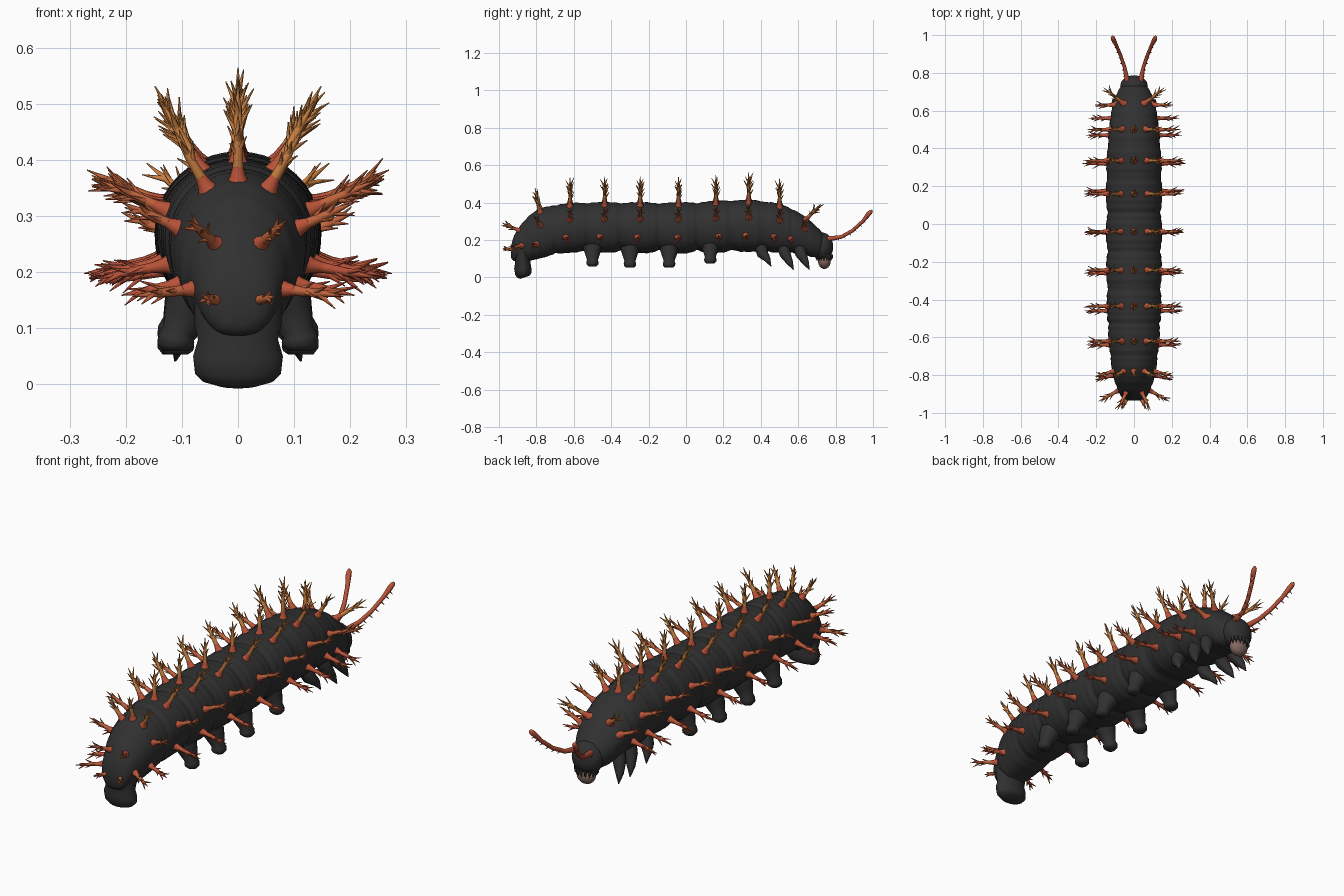
import bpy, bmesh, math, random
from mathutils import Vector

random.seed(4)
cube = bpy.data.objects.get("Cube")
if cube:
    bpy.data.objects.remove(cube)


def material(name, rgb):
    m = bpy.data.materials.new(name)
    m.use_nodes = True
    m.diffuse_color = (*rgb, 1)
    node = m.node_tree.nodes["Principled BSDF"]
    node.inputs["Base Color"].default_value = (*rgb, 1)
    node.inputs["Roughness"].default_value = 0.7
    return m


black = material("charcoal skin", (0.03, 0.03, 0.03))
red = material("rust red", (0.48, 0.085, 0.04))
rust = material("rust orange", (0.52, 0.125, 0.045))
orange = material("burnt orange", (0.6, 0.22, 0.055))
brown = material("pinkish brown mouth", (0.23, 0.14, 0.12))


def finish(name, bm, mats, angle=75):
    bmesh.ops.recalc_face_normals(bm, faces=bm.faces)
    mesh = bpy.data.meshes.new(name)
    bm.to_mesh(mesh)
    bm.free()
    for m in mats:
        mesh.materials.append(m)
    ob = bpy.data.objects.new(name, mesh)
    bpy.context.collection.objects.link(ob)
    bpy.ops.object.select_all(action="DESELECT")
    ob.select_set(True)
    bpy.context.view_layer.objects.active = ob
    bpy.ops.object.shade_smooth_by_angle(angle=math.radians(angle))
    return ob


def skin(bm, rings, mat=0):
    """Bridge a list of vertex rings and cap both ends."""
    n = len(rings[0])
    faces = [bm.faces.new(rings[0]), bm.faces.new(rings[-1])]
    for a, b in zip(rings, rings[1:]):
        for i in range(n):
            j = (i + 1) % n
            faces.append(bm.faces.new((a[i], a[j], b[j], b[i])))
    for f in faces:
        f.material_index = mat


def tube(bm, points, radii, sides=6, mat=0):
    """Tapered tube through the points."""
    pts = [Vector(p) for p in points]
    rings = []
    side = (pts[-1] - pts[0]).orthogonal().normalized()
    for i, (p, r) in enumerate(zip(pts, radii)):
        t = (pts[min(i + 1, len(pts) - 1)] - pts[max(i - 1, 0)]).normalized()
        u = (side - t * side.dot(t)).normalized()
        v = t.cross(u)
        angles = [math.tau * k / sides for k in range(sides)]
        rings.append([bm.verts.new(p + (u * math.cos(a) + v * math.sin(a)) * r) for a in angles])
    skin(bm, rings, mat)


# Body stations: y, top z, bottom z, half width
STATIONS = [
    (-0.935, 0.17, 0.1, 0.03), (-0.92, 0.225, 0.08, 0.065), (-0.87, 0.30, 0.08, 0.09),
    (-0.78, 0.365, 0.105, 0.113), (-0.62, 0.395, 0.135, 0.132), (-0.4, 0.4, 0.135, 0.142),
    (0, 0.4, 0.13, 0.145), (0.33, 0.412, 0.14, 0.143), (0.5, 0.39, 0.135, 0.13),
    (0.62, 0.335, 0.125, 0.113), (0.7, 0.27, 0.105, 0.087), (0.755, 0.22, 0.11, 0.055),
]
SEGMENTS = [-0.78, -0.62, -0.435, -0.245, -0.04, 0.16, 0.335, 0.5, 0.63]
LOW_ROW = [-0.8, -0.64, -0.46, -0.26, -0.045, 0.175, 0.32, 0.47, 0.56]


def station(y):
    """Catmull-Rom interpolation of top, bottom and width."""
    k = 0
    while k < len(STATIONS) - 2 and y > STATIONS[k + 1][0]:
        k += 1
    s = STATIONS
    a, b, c, d = s[max(k - 1, 0)], s[k], s[k + 1], s[min(k + 2, len(s) - 1)]
    h = c[0] - b[0]
    t = (y - b[0]) / h
    out = []
    for i in (1, 2, 3):
        m0 = (c[i] - a[i]) / (c[0] - a[0]) * h
        m1 = (d[i] - b[i]) / (d[0] - b[0]) * h
        e = c[i] - b[i]
        out.append(b[i] + t * (m0 + t * (3 * e - 2 * m0 - m1 + t * (m0 + m1 - 2 * e))))
    return out


def surface(y, angle):
    """Point on the ringed skin; angle runs from straight up."""
    top, bottom, w = station(y)
    d = min(abs(y - s) for s in SEGMENTS)
    sin, cos = math.sin(angle), math.cos(angle)
    low = max(0, -cos)
    f = 1.02 - (0.06 + 0.07 * low) * min(1, d / 0.095) ** 3
    f += 0.01 * math.cos(y * 150) * min(1, d / 0.05)
    # broad, flattened belly
    across = sin if cos > 0 else math.copysign(abs(sin) ** 0.72, sin)
    half = (top - bottom) / 2
    return Vector((w * f * across, y, (top + bottom) / 2 + half * f * cos))


# Ringed body
bm = bmesh.new()
first, last = STATIONS[0][0], STATIONS[-1][0]
steps, around = 210, 40
skin(bm, [[bm.verts.new(surface(first + (last - first) * i / steps, math.tau * k / around))
           for k in range(around)] for i in range(steps + 1)])
finish("body", bm, [black])


# Branching spines
def spine(bm, base, direction, length):
    d = Vector(direction).normalized()
    base = Vector(base) - d * 0.012
    along = lambda t: base + d * length * t
    tube(bm, [along(0), along(0.13), along(0.27)], [0.023, 0.014, 0.0095], 10, 0)
    tube(bm, [along(0.26), along(0.6), along(1)], [0.0096, 0.0075, 0.001], 8, 1)
    u = d.orthogonal().normalized()
    v = d.cross(u)
    for k in range(6):
        a = k * 2.4 + random.random()
        root = along(0.32 + 0.075 * k)
        out = d * 0.85 + (u * math.cos(a) + v * math.sin(a)) * 0.5
        reach = length * random.uniform(0.24, 0.36)
        tube(bm, [root, root + out * reach], [0.006, 0.001], 6, 1)


def spine_row(name, rows, angle, aim, length, tip):
    bm = bmesh.new()
    for y in rows:
        size = length * (1.08 if abs(y - 0.34) < 0.05 else 0.85 if y > 0.6 or y < -0.7 else 1)
        for s in ((1, -1) if angle else (1,)):
            d = (s * math.sin(aim), -0.25 if y < -0.7 else 0, math.cos(aim))
            spine(bm, surface(y, s * angle), d, size)
    finish(name, bm, [red, tip])


rad = math.radians
spine_row("crest_spines", SEGMENTS[:-1], 0, 0, 0.15, orange)
spine_row("shoulder_spines", SEGMENTS[:-1], rad(29), rad(30), 0.155, orange)
spine_row("upper_side_spines", SEGMENTS, rad(70), rad(66), 0.145, rust)
spine_row("lower_side_spines", LOW_ROW, rad(112), rad(101), 0.14, red)

# Forward raked spines behind the head
bm = bmesh.new()
for s in (1, -1):
    spine(bm, surface(0.64, s * rad(32)), (s * 0.12, 0.095, 0.1), 0.17)
finish("neck_spines", bm, [red, orange])

# Tail spines
bm = bmesh.new()
for s in (1, -1):
    spine(bm, (s * 0.04, -0.89, 0.25), (s * 0.5, -1, 0.45), 0.125)
    spine(bm, (s * 0.08, -0.88, 0.17), (s, -0.55, -0.12), 0.135)
    spine(bm, (s * 0.035, -0.92, 0.15), (s * 0.5, -1, 0.1), 0.08)
finish("tail_spines", bm, [red, rust])

# Stubby prolegs with flared pads
bm = bmesh.new()
for y, foot in ((-0.5, 0.06), (-0.3, 0.053), (-0.09, 0.053), (0.13, 0.075)):
    for s in (1, -1):
        heights = (0.1, 0.07, 0.035, 0.022, 0.01, 0)
        shifts = (0.078, 0.092, 0.106, 0.11, 0.112, 0.112)
        tube(bm, [(s * x, y, foot + h) for x, h in zip(shifts, heights)],
             [0.05, 0.041, 0.029, 0.033, 0.032, 0.022], 16)
finish("prolegs", bm, [black])

# Wide tail clasper with a rounded sole
bm = bmesh.new()
heights = (0.16, 0.11, 0.08, 0.05, 0.02, 0.006, 0)
shifts = (-0.875, -0.875, -0.873, -0.873, -0.87, -0.868, -0.866)
tube(bm, [(0, y, h) for y, h in zip(shifts, heights)],
     [0.044, 0.045, 0.041, 0.046, 0.044, 0.036, 0.022], 28)
bmesh.ops.scale(bm, vec=(1.75, 1, 1), verts=bm.verts)
finish("tail_clasper", bm, [black])

# Pointed true legs
bm = bmesh.new()
for y, tip in ((0.455, 0.06), (0.575, 0.042), (0.66, 0.042)):
    for s in (1, -1):
        tube(bm, [(s * 0.065, y - 0.055, 0.17), (s * 0.085, y - 0.045, 0.125),
                  (s * 0.103, y - 0.02, tip + 0.038), (s * 0.112, y, tip)],
             [0.035, 0.03, 0.018, 0.002], 10)
finish("true_legs", bm, [black])


# Head and mouth
def ball(name, centre, size, mat):
    bm = bmesh.new()
    bmesh.ops.create_uvsphere(bm, u_segments=28, v_segments=18, radius=1)
    bmesh.ops.scale(bm, vec=size, verts=bm.verts)
    bmesh.ops.translate(bm, vec=centre, verts=bm.verts)
    finish(name, bm, [mat])


ball("head", (0, 0.73, 0.165), (0.073, 0.057, 0.075), black)
ball("mouth", (0, 0.74, 0.088), (0.045, 0.034, 0.042), brown)

# Fringe of small hooks around the mouth
bm = bmesh.new()
for k in range(16):
    a = math.tau * k / 16
    x, y = math.cos(a), math.sin(a)
    tube(bm, [(x * 0.05, 0.737 + y * 0.04, 0.122), (x * 0.051, 0.738 + y * 0.042, 0.105),
              (x * 0.046, 0.738 + y * 0.037, 0.09)], [0.008, 0.005, 0.001], 6)
finish("mouth_hooks", bm, [black])

# Curved antennae with bulb tips and small thorns
bm = bmesh.new()
for s in (1, -1):
    path = [Vector(p) for p in ((s * 0.035, 0.755, 0.205), (s * 0.05, 0.83, 0.217), (s * 0.07, 0.89, 0.25),
                                (s * 0.093, 0.945, 0.3), (s * 0.108, 0.975, 0.338),
                                (s * 0.113, 0.988, 0.352), (s * 0.116, 0.994, 0.36))]
    tube(bm, path, [0.014, 0.01, 0.0095, 0.0095, 0.0125, 0.011, 0.004], 10)
    for a, b in zip(path[:4], path[1:5]):
        for t in (0.25, 0.75):
            p = a.lerp(b, t)
            tube(bm, [p, p + Vector((s * 0.018, 0.006, -0.016))], [0.0045, 0.001], 6)
finish("antennae", bm, [red])
